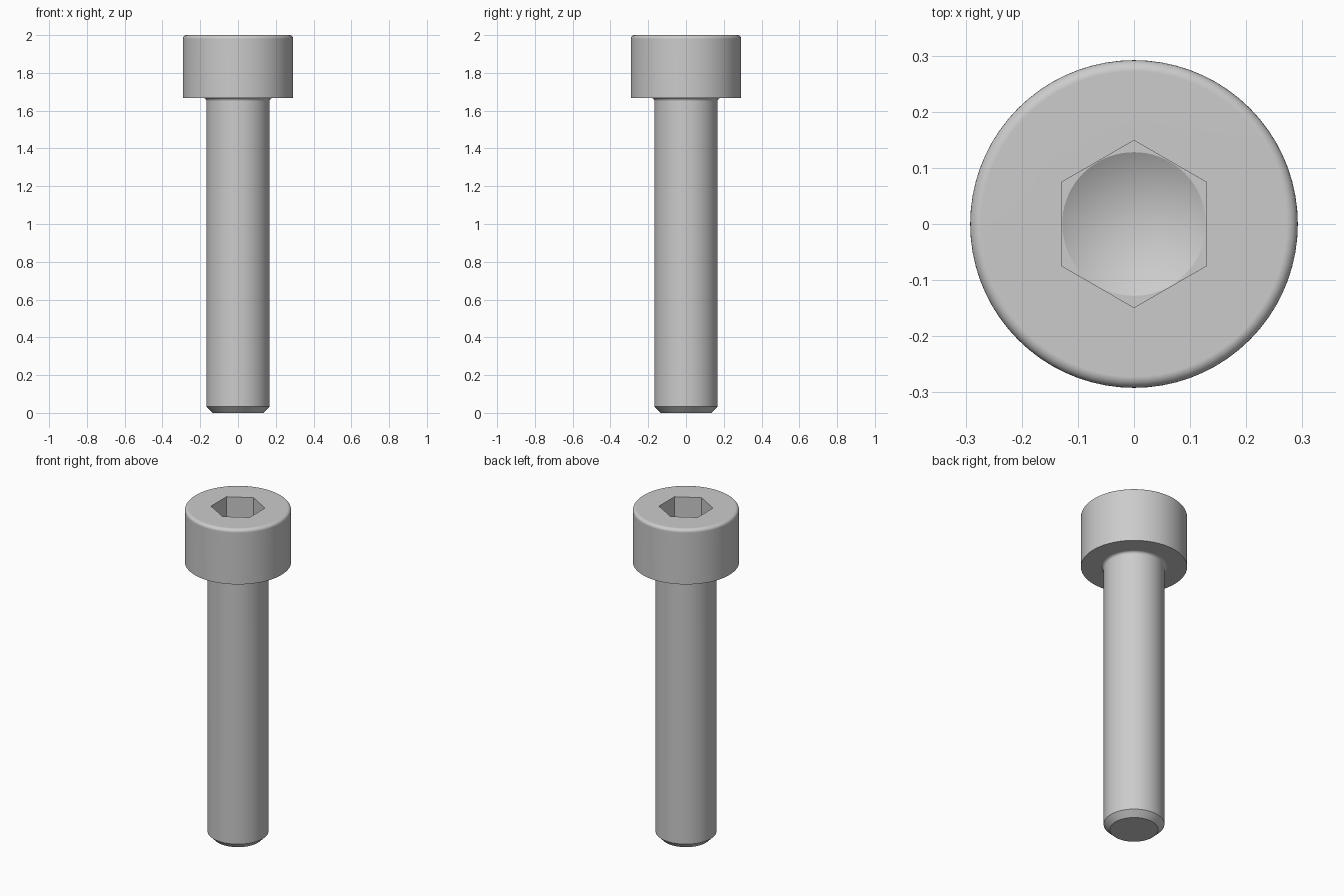
import bpy
import bmesh
from math import radians, sin, cos, pi

cube = bpy.data.objects.get("Cube")
if cube:
    bpy.data.objects.remove(cube, do_unlink=True)

SEGMENTS = 72
HEAD_R, SHANK_R = 0.292, 0.167
HEAD_Z, TOP_Z = 1.667, 2.0
TOP_FILLET, NECK_FILLET = 0.02, 0.017
SOCKET_R, SOCKET_Z, SOCKET_TIP = 0.129, 1.833, 1.759

steel = bpy.data.materials.new("grey_steel")
steel.use_nodes = True
steel.diffuse_color = (0.6, 0.6, 0.6, 1)
steel.node_tree.nodes["Principled BSDF"].inputs["Base Color"].default_value = (0.6, 0.6, 0.6, 1)


def arc(cx, cz, r, start, end, steps=6):
    """Points (radius, height, is_hexagon) along a fillet."""
    angles = [radians(start + (end - start) * i / steps) for i in range(steps + 1)]
    return [(cx + r * cos(a), cz + r * sin(a), False) for a in angles]


def lathe(name, profile):
    """Revolve a profile; hexagon rings use the radius as half the width across flats."""
    bm = bmesh.new()
    rings = []
    for radius, z, is_hex in profile:
        ring = []
        for j in range(SEGMENTS):
            a = 2 * pi * j / SEGMENTS
            off_flat = (a + pi / 6) % (pi / 3) - pi / 6
            r = radius / cos(off_flat) if is_hex else radius
            ring.append(bm.verts.new((r * cos(a), r * sin(a), z)))
        rings.append(ring)
    for low, high in zip(rings, rings[1:]):
        for j in range(SEGMENTS):
            k = (j + 1) % SEGMENTS
            bm.faces.new((low[j], low[k], high[k], high[j]))
    bmesh.ops.remove_doubles(bm, verts=bm.verts, dist=1e-5)

    mesh = bpy.data.meshes.new(name)
    bm.to_mesh(mesh)
    bm.free()
    mesh.materials.append(steel)
    obj = bpy.data.objects.new(name, mesh)
    bpy.context.collection.objects.link(obj)
    bpy.ops.object.select_all(action='DESELECT')
    obj.select_set(True)
    bpy.context.view_layer.objects.active = obj
    bpy.ops.object.shade_smooth_by_angle(angle=radians(22))
    weighted = obj.modifiers.new("flat_face_normals", 'WEIGHTED_NORMAL')
    weighted.keep_sharp = True
    return obj


# Shank: flat end, chamfered tip, fillet flaring out under the head
neck_r = SHANK_R + NECK_FILLET
lathe("shank", [(0, 0, False), (0.133, 0, False), (SHANK_R, 0.034, False)]
      + arc(neck_r, HEAD_Z - NECK_FILLET, NECK_FILLET, 180, 90))

# Head: underside, wall, rounded rim, hexagonal socket with a drilled cone floor
lathe("socket_head", [(neck_r, HEAD_Z, False), (HEAD_R, HEAD_Z, False)]
      + arc(HEAD_R - TOP_FILLET, TOP_Z - TOP_FILLET, TOP_FILLET, 0, 90)
      + [(SOCKET_R, TOP_Z, True), (SOCKET_R, SOCKET_Z, True),
         (SOCKET_R - 0.001, SOCKET_Z, False), (0, SOCKET_TIP, False)])
